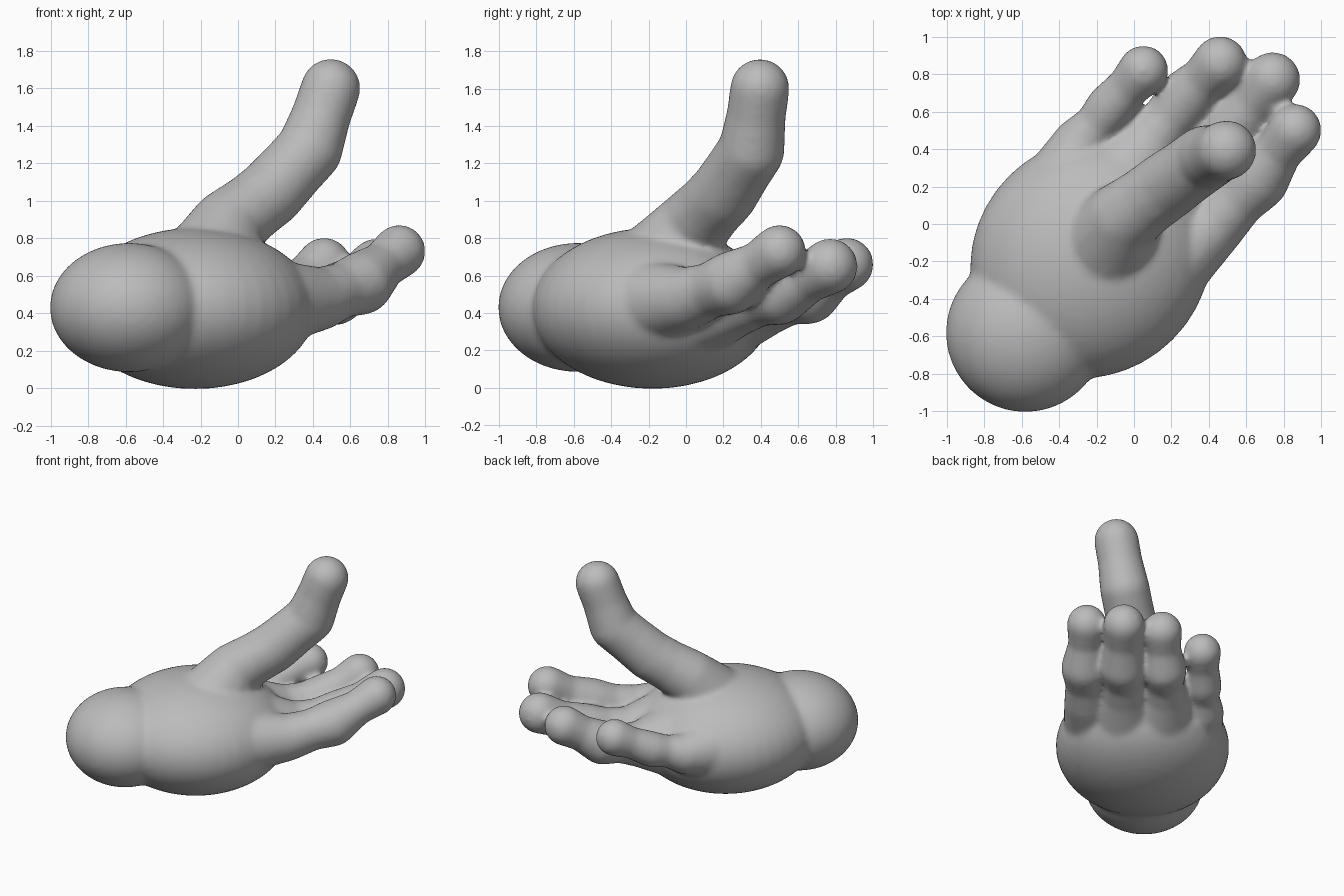
import bpy, bmesh
from math import radians
from mathutils import Matrix, Vector

if "Cube" in bpy.data.objects:
    bpy.data.objects.remove(bpy.data.objects["Cube"])

bm = bmesh.new()
TURN = Matrix.Rotation(radians(-45), 4, 'Z')  # local +y runs wrist to fingertips


def ellipsoid(center, radii):
    m = Matrix.Translation(center) @ TURN @ Matrix.Diagonal((*radii, 1))
    return bmesh.ops.create_uvsphere(bm, u_segments=40, v_segments=24, radius=1, matrix=m)["verts"]


def link(a, b):
    """Convex skin around two balls, each given as (centre, radius)."""
    part = bmesh.new()
    for center, r in (a, b):
        bmesh.ops.create_icosphere(part, subdivisions=3, radius=r, matrix=Matrix.Translation(center))
    hull = bmesh.ops.convex_hull(part, input=part.verts)
    loose = {g for g in hull["geom_interior"] + hull["geom_unused"] if isinstance(g, bmesh.types.BMVert)}
    bmesh.ops.delete(part, geom=list(loose), context='VERTS')
    mesh = bpy.data.meshes.new("link")
    part.to_mesh(mesh)
    part.free()
    bm.from_mesh(mesh)
    bpy.data.meshes.remove(mesh)


def limb(balls, pinch):
    """Chain of rounded segments, narrowed between the balls."""
    balls = [(Vector(b[:3]), b[3]) for b in balls]
    for i, (a, b) in enumerate(zip(balls, balls[1:])):
        if i == 0:
            link(a, b)
            continue
        waist = (a[0].lerp(b[0], 0.55), min(a[1], b[1]) * pinch)
        link(a, waist)
        link(waist, b)


# Wrist and palm
ellipsoid((-0.58, -0.58, 0.43), (0.425, 0.425, 0.345))
ellipsoid((-0.23, -0.18, 0.425), (0.62, 0.67, 0.43))

# Fingers: palm root, knuckle, middle, tip
fingers = {
    "little": [(-0.42, 0.10, 0.46, 0.25), (-0.29, 0.42, 0.47, 0.15), (-0.13, 0.62, 0.54, 0.13), (0.05, 0.82, 0.66, 0.135)],
    "ring": [(-0.10, 0.15, 0.43, 0.30), (0.08, 0.43, 0.45, 0.17), (0.27, 0.66, 0.50, 0.16), (0.46, 0.86, 0.66, 0.145)],
    "middle": [(0.08, 0.00, 0.43, 0.30), (0.30, 0.26, 0.44, 0.17), (0.52, 0.50, 0.50, 0.165), (0.74, 0.77, 0.65, 0.15)],
    "index": [(0.10, -0.28, 0.45, 0.25), (0.43, 0.00, 0.475, 0.17), (0.66, 0.24, 0.56, 0.17), (0.86, 0.50, 0.73, 0.143)],
}
for chain in fingers.values():
    limb(chain, 0.88)

# Thumb
limb([(-0.14, -0.10, 0.66, 0.27), (-0.06, 0.03, 0.86, 0.20), (0.17, 0.20, 1.04, 0.185),
      (0.38, 0.35, 1.27, 0.178), (0.495, 0.395, 1.60, 0.16)], 1.0)

mesh = bpy.data.meshes.new("hand")
bm.to_mesh(mesh)
bm.free()
hand = bpy.data.objects.new("hand", mesh)
bpy.context.collection.objects.link(hand)

# Fuse the parts into one soft skin
remesh = hand.modifiers.new("fuse", 'REMESH')
remesh.mode = 'VOXEL'
remesh.voxel_size = 0.018
remesh.use_smooth_shade = True
soften = hand.modifiers.new("soften", 'SMOOTH')
soften.factor = 0.5
soften.iterations = 14

skin = bpy.data.materials.new("plain_grey")
skin.use_nodes = True
grey = (0.5, 0.5, 0.5, 1)
skin.diffuse_color = grey
skin.node_tree.nodes["Principled BSDF"].inputs["Base Color"].default_value = grey
mesh.materials.append(skin)

bpy.context.view_layer.objects.active = hand
hand.select_set(True)
bpy.ops.object.shade_smooth()
